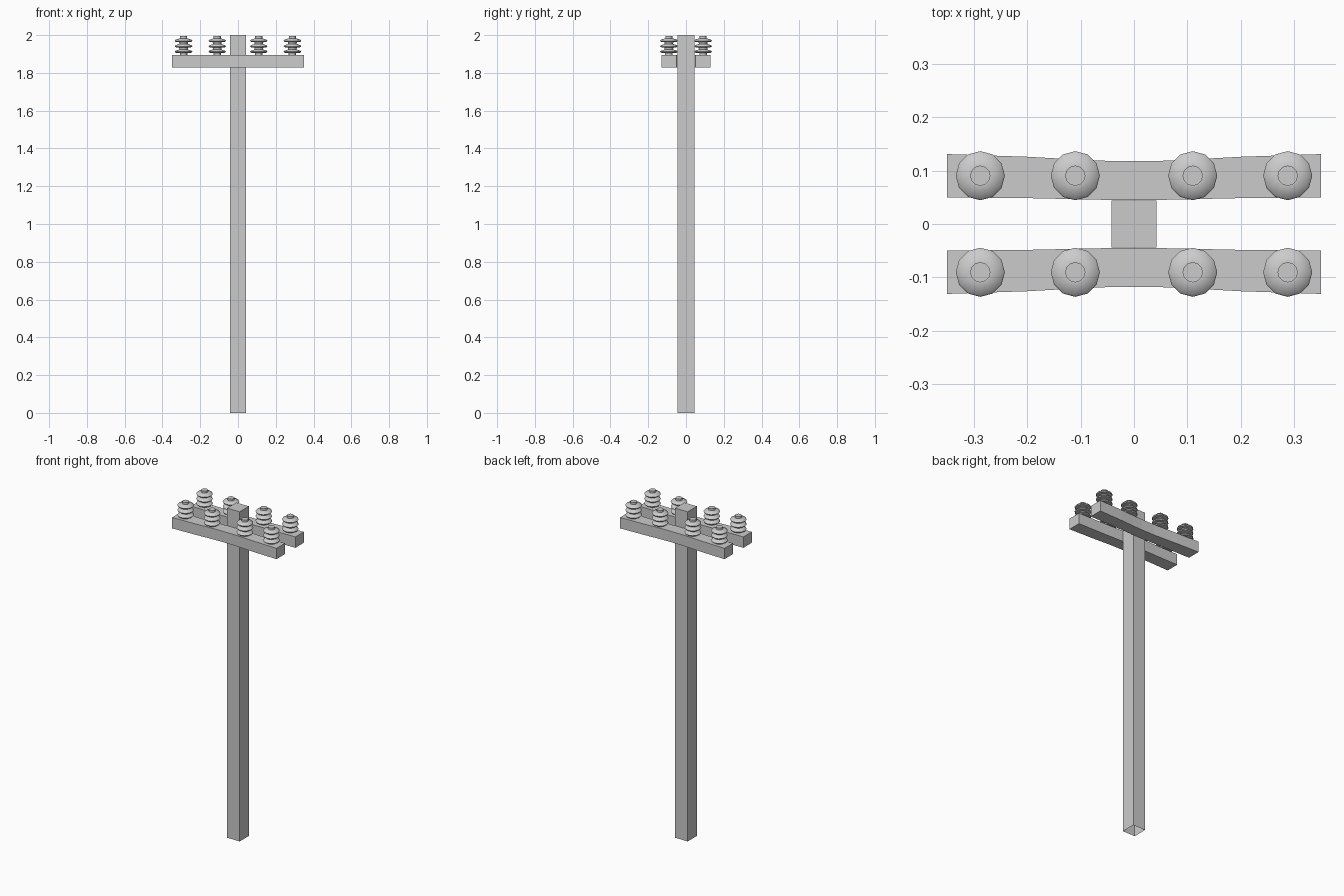
import bpy, bmesh, math

if "Cube" in bpy.data.objects:
    bpy.data.objects.remove(bpy.data.objects["Cube"])

def make_object(name, bm):
    bmesh.ops.recalc_face_normals(bm, faces=bm.faces)
    me = bpy.data.meshes.new(name)
    bm.to_mesh(me)
    bm.free()
    ob = bpy.data.objects.new(name, me)
    bpy.context.collection.objects.link(ob)
    return ob

# Pole: square post, open at the foot
bm = bmesh.new()
bmesh.ops.create_cube(bm, size=1)
for v in bm.verts:
    v.co = (v.co.x * 0.084, v.co.y * 0.088, (v.co.z + 0.5) * 2)
foot = [f for f in bm.faces if f.calc_center_median().z < 0.01]
bmesh.ops.delete(bm, geom=foot, context='FACES_ONLY')
make_object("pole", bm)

# Crossarms: outline bows away from the pole towards the ends
HALF = [(0.042, 0.045, 0.118), (0.11, 0.0465, 0.121),
        (0.20, 0.0485, 0.126), (0.35, 0.050, 0.131)]
STATIONS = [(-x, a, b) for x, a, b in reversed(HALF)] + HALF

def crossarm(name, side):
    bm = bmesh.new()
    z0, z1 = 1.828, 1.894
    rings = [[bm.verts.new((x, side * y, z)) for y, z in
              ((a, z0), (b, z0), (b, z1), (a, z1))] for x, a, b in STATIONS]
    for r, s in zip(rings, rings[1:]):
        for i in range(4):
            j = (i + 1) % 4
            bm.faces.new((r[i], r[j], s[j], s[i]))
    bm.faces.new(rings[0])
    bm.faces.new(rings[-1])
    return make_object(name, bm)

# Insulators: stem, three sheds and a knob as one turned profile
PROFILE = [(0.020, 1.892), (0.020, 1.905)]
for z in (1.905, 1.934, 1.963):
    PROFILE += [(0.024, z), (0.043, z + 0.002), (0.046, z + 0.007),
                (0.043, z + 0.012), (0.022, z + 0.019)]
PROFILE += [(0.019, 1.982), (0.019, 1.994)]

def insulator(name, cx, cy, sides=12):
    bm = bmesh.new()
    rings = [[bm.verts.new((cx + r * math.sin(2 * math.pi * i / sides),
                            cy + r * math.cos(2 * math.pi * i / sides), z))
              for i in range(sides)] for r, z in PROFILE]
    for r, s in zip(rings, rings[1:]):
        for i in range(sides):
            j = (i + 1) % sides
            bm.faces.new((r[i], r[j], s[j], s[i]))
    bm.faces.new(rings[-1])
    ob = make_object(name, bm)
    bpy.context.view_layer.objects.active = ob
    ob.select_set(True)
    bpy.ops.object.shade_smooth_by_angle(angle=math.radians(50))
    ob.select_set(False)

for label, side in (("front", -1), ("back", 1)):
    crossarm(label + "_crossarm", side)
    for n, x in enumerate((-0.288, -0.11, 0.11, 0.288)):
        insulator(f"{label}_insulator_{n + 1}", x, side * 0.0905)
